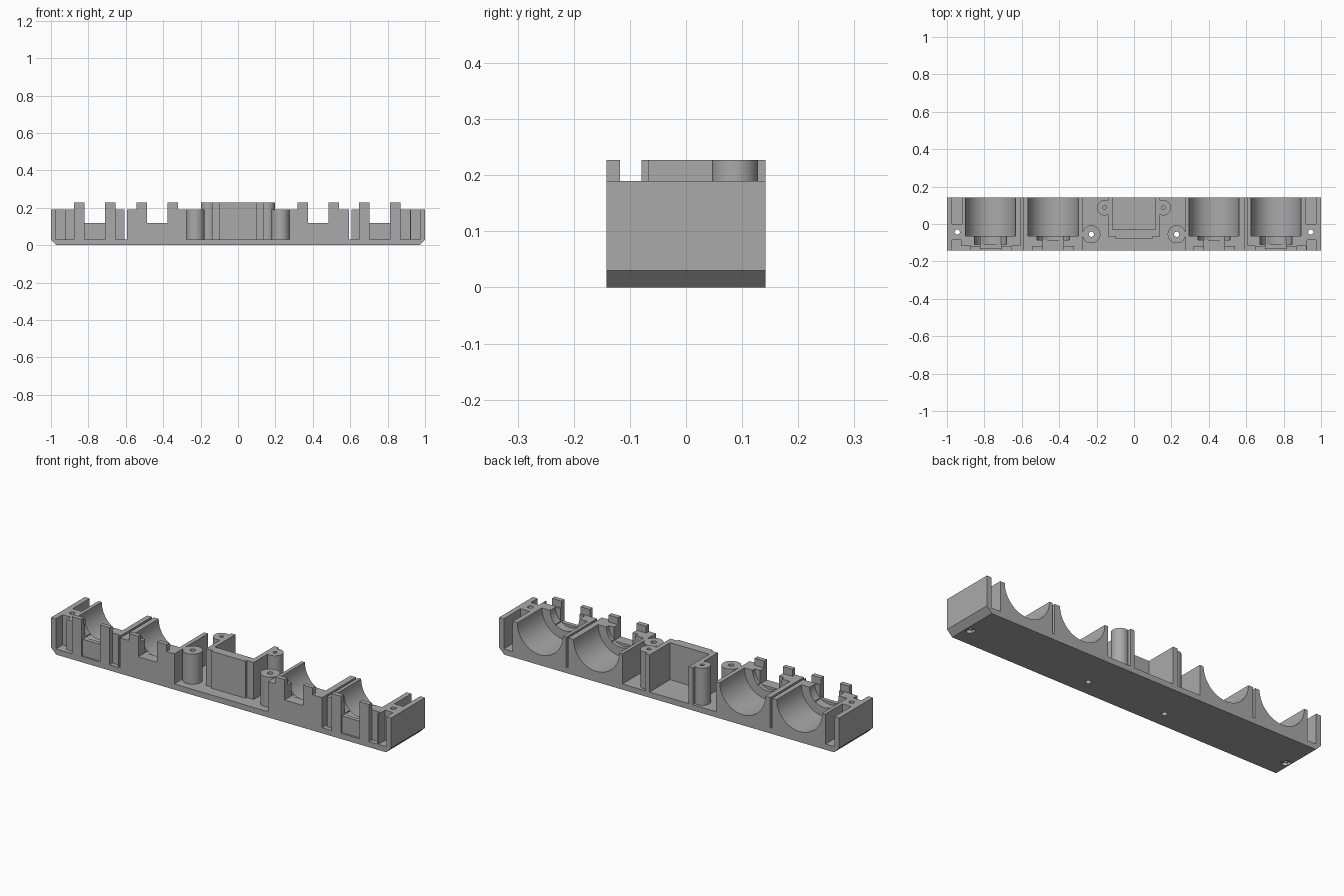
import bpy, bmesh, math
from mathutils import Matrix

if "Cube" in bpy.data.objects:
    bpy.data.objects.remove(bpy.data.objects["Cube"], do_unlink=True)

# Single grey plastic
GREY = (0.40, 0.40, 0.40, 1)
plastic = bpy.data.materials.new("grey plastic")
plastic.use_nodes = True
plastic.diffuse_color = GREY
plastic.node_tree.nodes["Principled BSDF"].inputs["Base Color"].default_value = GREY

BACK, FRONT = 0.142, -0.142
FLOOR, RIM, TOP = 0.03, 0.19, 0.227
OUT = 0.2  # overshoot for cutters


def finish(bm, name):
    bmesh.ops.recalc_face_normals(bm, faces=bm.faces)
    mesh = bpy.data.meshes.new(name)
    bm.to_mesh(mesh)
    bm.free()
    mesh.materials.append(plastic)
    ob = bpy.data.objects.new(name, mesh)
    bpy.context.collection.objects.link(ob)
    return ob


def box(name, x0, x1, y0, y1, z0, z1):
    bm = bmesh.new()
    size = Matrix.Diagonal((abs(x1 - x0), y1 - y0, z1 - z0, 1))
    mid = Matrix.Translation(((x0 + x1) / 2, (y0 + y1) / 2, (z0 + z1) / 2))
    bmesh.ops.create_cube(bm, size=1, matrix=mid @ size)
    return finish(bm, name)


def rod(name, x, y, z, radius, length, along_y=False, sides=64):
    """Cylinder starting at the given point, running up or back."""
    bm = bmesh.new()
    turn = Matrix.Rotation(-math.pi / 2, 4, 'X') if along_y else Matrix()
    move = Matrix.Translation((x, y, z)) @ turn @ Matrix.Translation((0, 0, length / 2))
    bmesh.ops.create_cone(bm, cap_ends=True, segments=sides, radius1=radius,
                          radius2=radius, depth=length, matrix=move)
    return finish(bm, name)


def cut(target, cutter):
    mod = target.modifiers.new("cut", 'BOOLEAN')
    mod.object, mod.operation, mod.solver = cutter, 'DIFFERENCE', 'EXACT'
    bpy.context.view_layer.objects.active = target
    bpy.ops.object.modifier_apply(modifier=mod.name)
    bpy.data.objects.remove(cutter, do_unlink=True)


# Long tray with chamfered lower ends
bm = bmesh.new()
outline = [(-0.97, 0), (0.97, 0), (1, FLOOR), (1, RIM), (-1, RIM), (-1, FLOOR)]
face = bm.faces.new([bm.verts.new((x, FRONT, z)) for x, z in outline])
side = bmesh.ops.extrude_face_region(bm, geom=[face])["geom"]
bmesh.ops.translate(bm, vec=(0, BACK - FRONT, 0),
                    verts=[v for v in side if isinstance(v, bmesh.types.BMVert)])
tray = finish(bm, "tray")

# Open middle bay
cut(tray, box("bay", -0.275, 0.275, -OUT, OUT, FLOOR, 0.3))

# Four cradles, stepped towards the front, with locating tabs
for label, cx, outer in (("right_outer", -0.767, True), ("right_inner", -0.432, False),
                         ("left_inner", 0.428, False), ("left_outer", 0.759, True)):
    step = -0.11 if outer else -0.085
    cut(tray, rod("bore", cx, -0.065, RIM, 0.134, 0.3, True))
    cut(tray, rod("step_bore", cx, step, RIM, 0.086, 0.1, True))
    cut(tray, box("neck", cx - 0.055, cx + 0.055, -OUT, -0.06, 0.118, 0.3))
    if outer:
        # Shallow panel under the neck and recesses beside the front plate
        cut(tray, box("panel", cx - 0.055, cx + 0.055, -OUT, FRONT + 0.01, FLOOR, 0.15))
        for s in (-1, 1):
            cut(tray, box("recess", cx + s * 0.111, cx + s * 0.16, -OUT, -0.118, FLOOR, 0.3))
    for s, hand in ((-1, "right"), (1, "left")):
        box(f"{label}_{hand}_tab", cx + s * 0.055, cx + s * 0.111, FRONT, -0.118, RIM - 0.01, TOP)

for s, hand in ((-1, "right"), (1, "left")):
    # Slit between cradles, end slots either side of the screw block
    cut(tray, box("slit", s * 0.594, s * 0.606, -OUT, OUT, FLOOR, 0.3))
    cut(tray, box("rear_slot", s * 0.92, s * 0.972, 0, OUT, FLOOR, 0.3))
    cut(tray, box("front_slot", s * 0.925, s * 0.972, -OUT, -0.085, FLOOR, 0.3))
    cut(tray, rod("end_hole", s * 0.945, -0.043, -0.1, 0.014, 0.4, sides=24))
    cut(tray, rod("nut_pocket", s * 0.945, -0.043, -0.1, 0.024, 0.115, sides=6))
    cut(tray, rod("bay_hole", s * 0.228, -0.055, -0.1, 0.014, 0.4, sides=24))

    # Screw posts in the bay
    post = rod(f"{hand}_front_post", s * 0.228, -0.055, FLOOR, 0.048, RIM - FLOOR)
    cut(post, rod("hole", s * 0.228, -0.055, 0, 0.014, 0.4, sides=24))
    post = rod(f"{hand}_rear_post", s * 0.157, 0.087, FLOOR, 0.041, TOP - FLOOR)
    cut(post, box("flat", s * 0.118, s * 0.14, -OUT, OUT, 0, 0.3))
    cut(post, rod("hole", s * 0.157, 0.087, 0.1, 0.01, 0.4, sides=24))
    box(f"{hand}_bay_wall", s * 0.115, s * 0.14, -0.068, BACK, FLOOR, TOP)

# Front wall of the middle box with its shallow raised panel
box("bay_front_wall", -0.14, 0.14, -0.068, -0.03, FLOOR, TOP)
box("bay_front_panel", -0.1, 0.1, -0.079, -0.06, FLOOR, TOP)

# Smooth the round surfaces, keep the machined edges sharp
for ob in bpy.context.scene.objects:
    ob.select_set(ob.type == 'MESH' and plastic.name in ob.data.materials)
bpy.context.view_layer.objects.active = tray
bpy.ops.object.shade_smooth_by_angle(angle=math.radians(30))
